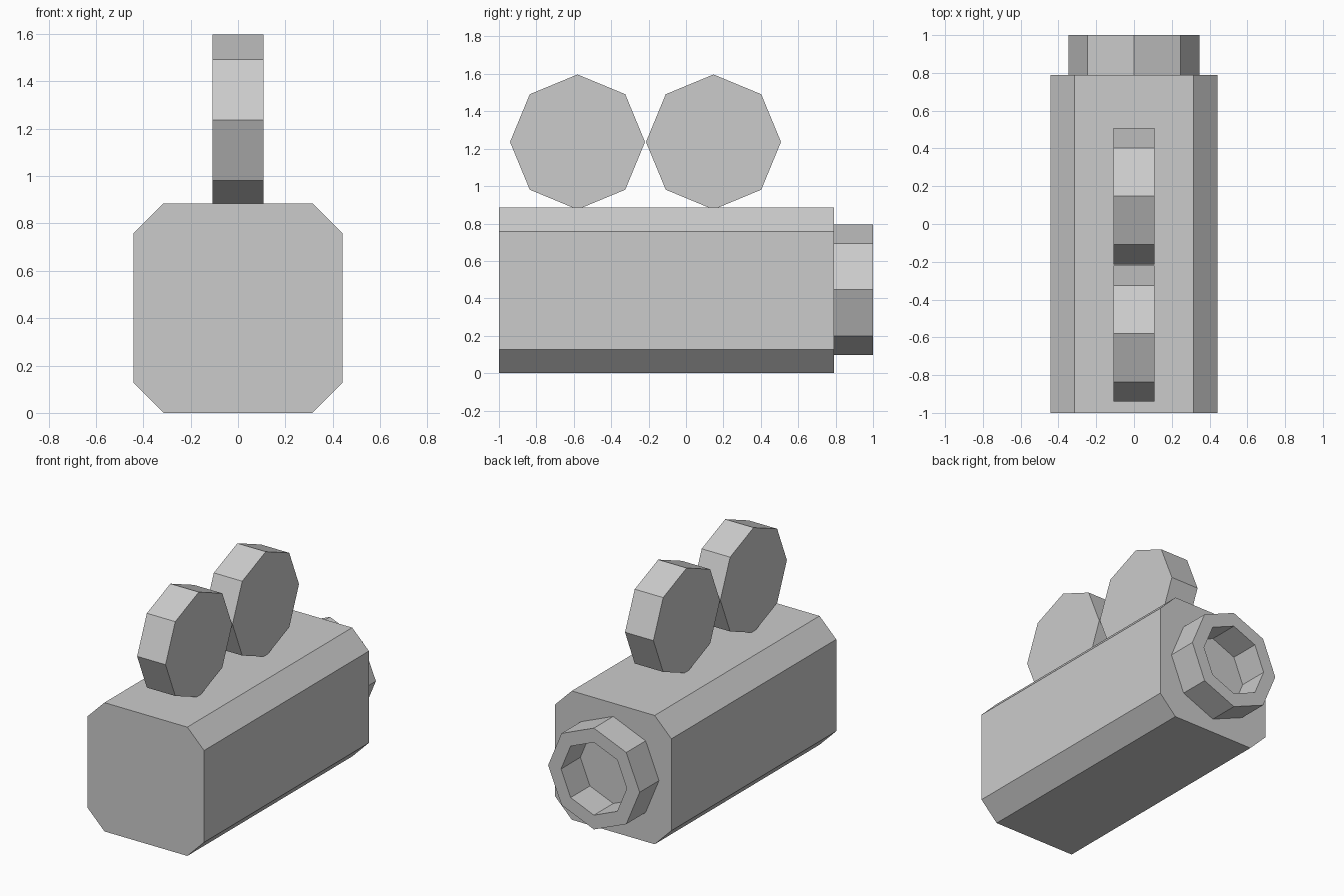
import bpy, bmesh, math

if "Cube" in bpy.data.objects:
    bpy.data.objects.remove(bpy.data.objects["Cube"])


def make_object(name, bm):
    bmesh.ops.recalc_face_normals(bm, faces=bm.faces)
    mesh = bpy.data.meshes.new(name)
    bm.to_mesh(mesh)
    bm.free()
    obj = bpy.data.objects.new(name, mesh)
    bpy.context.collection.objects.link(obj)
    return obj


def prism(name, points, extrude):
    """Extrude a closed 3D outline along a vector."""
    bm = bmesh.new()
    face = bm.faces.new([bm.verts.new(p) for p in points])
    out = bmesh.ops.extrude_face_region(bm, geom=[face], use_keep_orig=True)
    verts = [g for g in out["geom"] if isinstance(g, bmesh.types.BMVert)]
    bmesh.ops.translate(bm, verts=verts, vec=extrude)
    return make_object(name, bm)


def octagon(r):
    """Octagon with a corner pointing straight up."""
    return [(r * math.sin(i * math.pi / 4), r * math.cos(i * math.pi / 4)) for i in range(8)]


# Camera body: box with chamfered long edges
W, H, C = 0.442, 0.885, 0.127
FRONT, BACK = -1.0, 0.79
profile = [(-W + C, 0), (W - C, 0), (W, C), (W, H - C),
           (W - C, H), (-W + C, H), (-W, H - C), (-W, C)]
prism("camera_body", [(x, FRONT, z) for x, z in profile], (0, BACK - FRONT, 0))

# Two film reels standing on top
for name, cy in (("front_reel", -0.58), ("rear_reel", 0.147)):
    prism(name, [(-0.108, cy + a, 1.236 + b) for a, b in octagon(0.361)], (0.216, 0, 0))

# Lens: octagonal tube, the body closes it at the bottom
bm = bmesh.new()
sections = [(0.348, BACK), (0.348, 1.0), (0.25, 1.0), (0.25, BACK)]
rings = [[bm.verts.new((a, y, 0.446 + b)) for a, b in octagon(r)] for r, y in sections]
for k in range(4):
    r0, r1 = rings[k], rings[(k + 1) % 4]
    for i in range(8):
        j = (i + 1) % 8
        bm.faces.new((r0[i], r0[j], r1[j], r1[i]))
make_object("lens_tube", bm)
